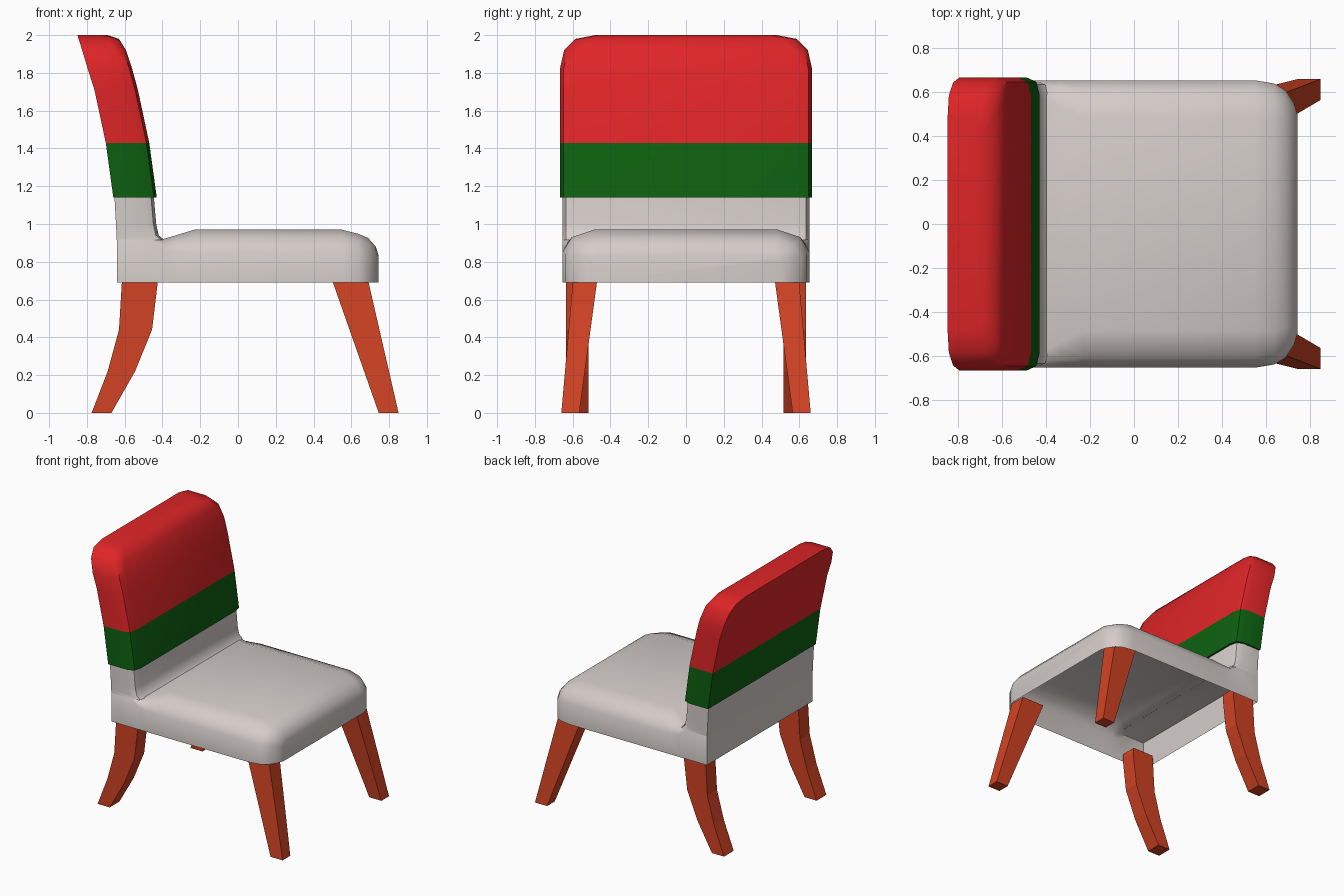
import bpy
import bmesh
import math

cube = bpy.data.objects.get("Cube")
if cube:
    bpy.data.objects.remove(cube, do_unlink=True)


def material(name, rgb):
    mat = bpy.data.materials.new(name)
    mat.use_nodes = True
    mat.diffuse_color = (*rgb, 1)
    mat.node_tree.nodes["Principled BSDF"].inputs["Base Color"].default_value = (*rgb, 1)
    return mat


fabric = material("pale fabric", (0.66, 0.61, 0.59))
red = material("red fabric", (0.74, 0.018, 0.02))
green = material("green fabric", (0.004, 0.115, 0.005))
wood = material("orange wood", (0.63, 0.055, 0.017))


def loft(name, rings, mats, closed=True, caps=(True, True), smooth=True):
    """Skin a list of equally long cross-sections."""
    bm = bmesh.new()
    rows = [[bm.verts.new(p) for p in ring] for ring in rings]
    count = len(rows[0])
    for low, high in zip(rows, rows[1:]):
        for i in range(count if closed else count - 1):
            j = (i + 1) % count
            bm.faces.new((low[i], low[j], high[j], high[i]))
    for row, wanted in zip((rows[0], rows[-1]), caps):
        if wanted:
            bm.faces.new(row)
    bmesh.ops.recalc_face_normals(bm, faces=bm.faces)
    mesh = bpy.data.meshes.new(name)
    bm.to_mesh(mesh)
    bm.free()
    for mat in mats:
        mesh.materials.append(mat)
    obj = bpy.data.objects.new(name, mesh)
    bpy.context.collection.objects.link(obj)
    if smooth:
        bpy.ops.object.select_all(action="DESELECT")
        obj.select_set(True)
        bpy.context.view_layer.objects.active = obj
        bpy.ops.object.shade_smooth_by_angle(angle=math.radians(45))
    return obj


def seat_section(x, w, top, r):
    """Arch across the seat, open below, with shoulders scaled by r."""
    half = [(w, 0.69), (w, top - 0.12 * r), (w - 0.05 * r, top - 0.04 * r), (w - 0.17 * r, top)]
    return [(x, y, z) for y, z in half] + [(x, -y, z) for y, z in reversed(half)]


def back_section(z, back, front, w):
    """Level slice of the backrest with softened front corners."""
    half = [(back, w), (front - 0.06, w), (front - 0.015, w - 0.02), (front, w - 0.08)]
    return [(x, y, z) for x, y in half] + [(x, -y, z) for x, y in reversed(half)]


# Hollow cushioned seat: x, half width, top height, shoulder size
seat_stations = [
    (-0.64, 0.655, 0.92, 0.02), (-0.46, 0.655, 0.92, 0.02), (-0.39, 0.655, 0.922, 0.5),
    (-0.33, 0.655, 0.94, 0.7), (-0.23, 0.655, 0.97, 1), (0.55, 0.655, 0.97, 1),
    (0.64, 0.64, 0.947, 0.9), (0.69, 0.61, 0.925, 0.8), (0.73, 0.55, 0.88, 0.5),
    (0.745, 0.50, 0.83, 0.2),
]
loft("seat", [seat_section(*s) for s in seat_stations], [fabric], closed=False)

# Lower backrest: height, back x, front x, half width
lower_back = [
    (0.915, -0.642, -0.39, 0.655), (0.94, -0.643, -0.42, 0.655),
    (1.0, -0.646, -0.433, 0.655), (1.16, -0.655, -0.447, 0.655),
]
loft("backrest", [back_section(*s) for s in lower_back], [fabric], caps=(False, False))

# Two-colour cover over the upper backrest
cover_slices = [
    (1.14, -0.66, -0.43, 0.668), (1.43, -0.70, -0.47, 0.668), (1.71, -0.76, -0.53, 0.668),
    (1.82, -0.795, -0.56, 0.668), (1.92, -0.825, -0.593, 0.645), (1.98, -0.844, -0.63, 0.585),
    (2.0, -0.85, -0.69, 0.48),
]
cover = loft("back_cover", [back_section(*s) for s in cover_slices], [red, green])
for face in cover.data.polygons:
    face.material_index = 1 if face.center.z < 1.43 else 0

# Legs: height, x range, inner and outer y
front_leg = [(0, 0.745, 0.85, 0.565, 0.66), (0.74, 0.485, 0.68, 0.465, 0.595)]
rear_leg = [
    (0, -0.775, -0.67, 0.515, 0.635), (0.22, -0.69, -0.545, 0.515, 0.635),
    (0.44, -0.63, -0.455, 0.515, 0.635), (0.69, -0.615, -0.425, 0.515, 0.635),
    (0.74, -0.612, -0.43, 0.515, 0.635),
]
for end, slices in (("front", front_leg), ("rear", rear_leg)):
    for side, s in (("left", 1), ("right", -1)):
        rings = [[(a, s * n, z), (b, s * n, z), (b, s * m, z), (a, s * m, z)]
                 for z, a, b, n, m in slices]
        loft(f"{end}_leg_{side}", rings, [wood], smooth=False)
